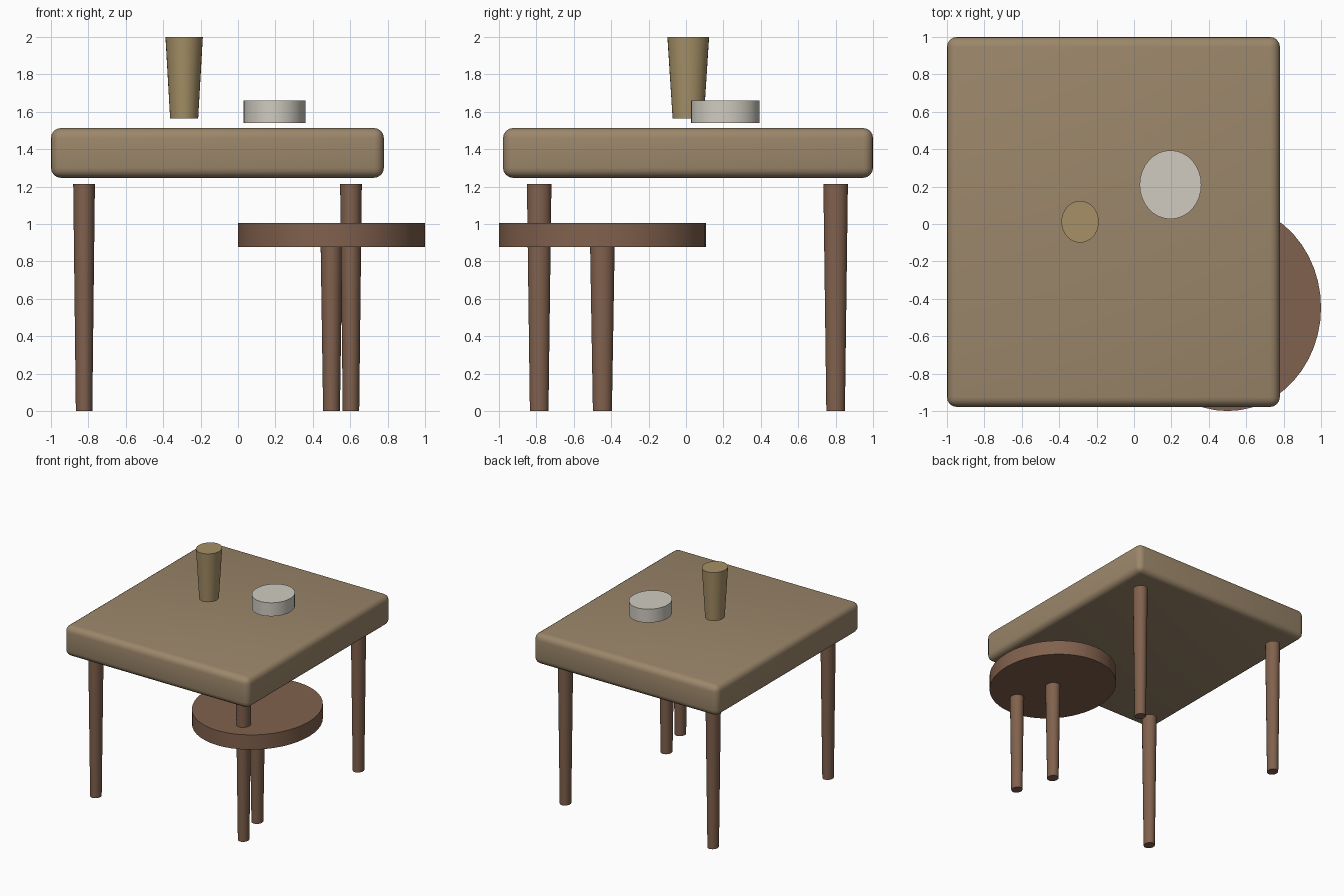
import bpy, math

if "Cube" in bpy.data.objects:
    bpy.data.objects.remove(bpy.data.objects["Cube"])

YS = 1.115  # round parts are slightly wider in depth than in width


def material(name, rgb):
    m = bpy.data.materials.new(name)
    m.diffuse_color = (*rgb, 1)
    m.use_nodes = True
    m.node_tree.nodes["Principled BSDF"].inputs["Base Color"].default_value = m.diffuse_color
    return m


oak = material("oak", (0.33, 0.24, 0.145))
walnut = material("walnut", (0.22, 0.12, 0.075))
amber = material("amber", (0.38, 0.28, 0.135))
ceramic = material("ceramic", (0.63, 0.60, 0.53))


def tapered(name, x, y, z0, z1, r0, r1, mat, ys=YS, sides=32):
    """Capped round part with bottom radius r0 and top radius r1."""
    bpy.ops.mesh.primitive_cone_add(vertices=sides, radius1=r0, radius2=r1,
                                    depth=z1 - z0, location=(x, y, (z0 + z1) / 2))
    ob = bpy.context.object
    ob.name = name
    ob.scale.y = ys
    bpy.ops.object.transform_apply(location=False, rotation=False, scale=True)
    ob.data.materials.append(mat)
    bpy.ops.object.shade_smooth_by_angle(angle=math.radians(35))
    return ob


# Table top: slab with rounded edges
bpy.ops.mesh.primitive_cube_add(size=1, location=(-0.11, 0.011, 1.38))
top = bpy.context.object
top.name = "table_top"
top.scale = (1.78, 1.978, 0.266)
bpy.ops.object.transform_apply(location=False, rotation=False, scale=True)
top.data.materials.append(oak)
bev = top.modifiers.new("rounded_edges", "BEVEL")
bev.width = 0.053
bev.segments = 4
bpy.ops.object.modifier_apply(modifier=bev.name)
bpy.ops.object.shade_smooth_by_angle(angle=math.radians(35))

# Four tapered table legs
for side, x in (("left", -0.823), ("right", 0.604)):
    for end, y in (("front", -0.785), ("back", 0.80)):
        tapered(f"{end}_{side}_leg", x, y, 0, 1.213, 0.044, 0.058, walnut, ys=1.13)

# Stool tucked under the corner: round seat on one central leg
tapered("stool_seat", 0.5, -0.447, 0.876, 1.005, 0.5, 0.5, walnut, ys=1.106, sides=48)
tapered("stool_leg", 0.5, -0.447, 0, 0.876, 0.045, 0.058, walnut, ys=1.13)

# Items above the table top
tapered("cup", -0.288, 0.012, 1.565, 2.0, 0.075, 0.1, amber)
tapered("dish", 0.195, 0.21, 1.541, 1.659, 0.165, 0.165, ceramic)
